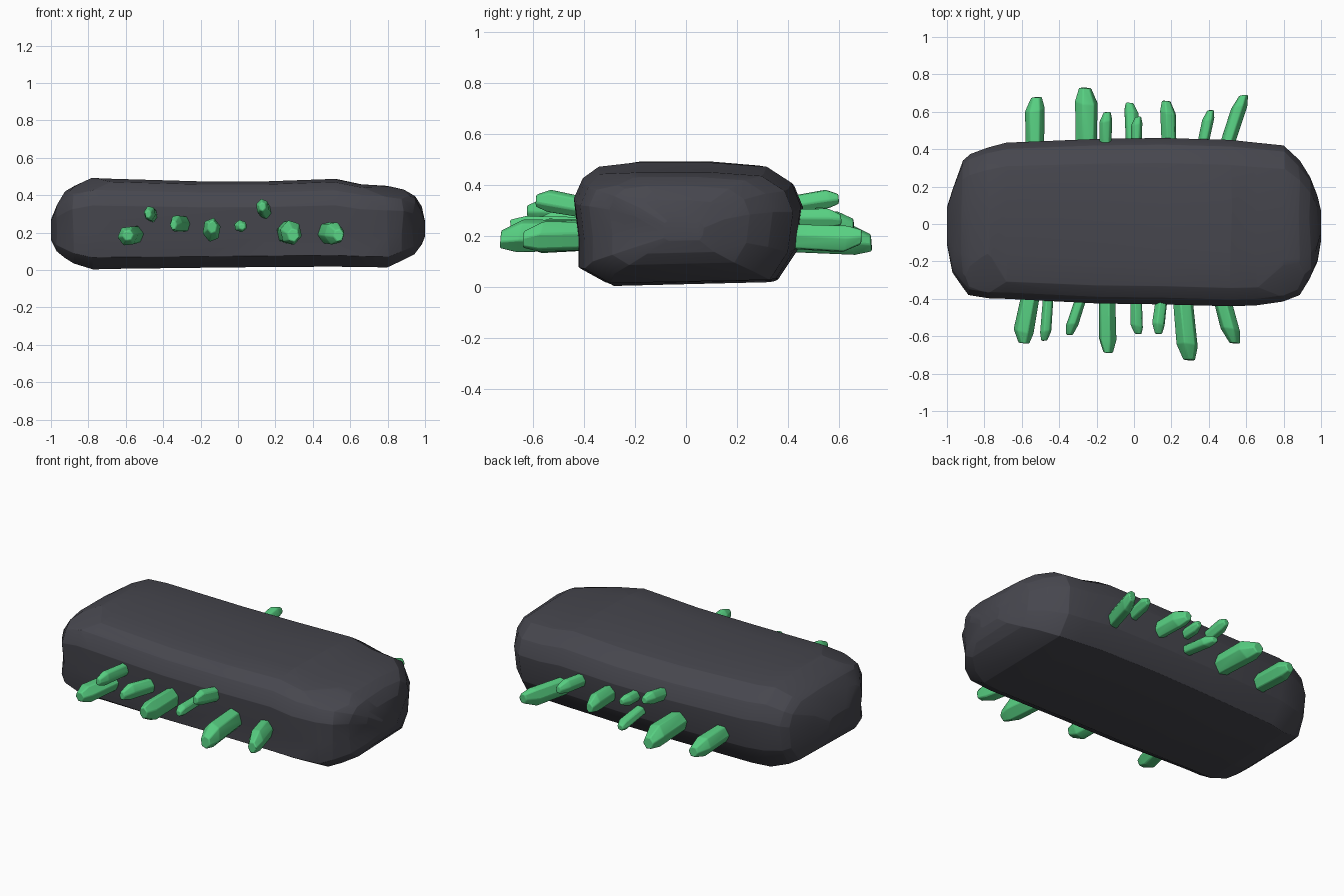
import bpy, bmesh, math, random
from mathutils import Vector

if "Cube" in bpy.data.objects:
    bpy.data.objects.remove(bpy.data.objects["Cube"])

random.seed(4)


def material(name, rgb):
    m = bpy.data.materials.new(name)
    m.diffuse_color = (*rgb, 1)
    m.use_nodes = True
    m.node_tree.nodes["Principled BSDF"].inputs["Base Color"].default_value = m.diffuse_color
    return m


ROCK = material("dark rock", (0.062, 0.062, 0.076))
GREEN = material("green crystal", (0.095, 0.62, 0.22))


def finish(name, bm, mat, bevel, angle):
    bmesh.ops.recalc_face_normals(bm, faces=bm.faces[:])
    me = bpy.data.meshes.new(name)
    bm.to_mesh(me)
    bm.free()
    ob = bpy.data.objects.new(name, me)
    bpy.context.collection.objects.link(ob)
    me.materials.append(mat)
    bpy.ops.object.select_all(action='DESELECT')
    ob.select_set(True)
    bpy.context.view_layer.objects.active = ob
    bpy.ops.object.shade_smooth_by_angle(angle=math.radians(angle))
    mod = ob.modifiers.new("soft edges", 'BEVEL')
    mod.width = bevel
    mod.segments = 2
    mod.limit_method = 'ANGLE'
    mod.angle_limit = math.radians(14)
    return ob


def loft(bm, rings):
    # Skin a list of equal-length point rings and cap both ends
    vs = [[bm.verts.new(p) for p in r] for r in rings]
    n = len(vs[0])
    for a, b in zip(vs, vs[1:]):
        for i in range(n):
            j = (i + 1) % n
            bm.faces.new((a[i], a[j], b[j], b[i]))
    bm.faces.new(vs[0])
    bm.faces.new(vs[-1])


# Rock slab: cross-section (across, up) scaled at stations along x
section = [(.14, 0), (.02, .13), (.02, .38), (0, .70), (.04, .87), (.11, .965),
           (.27, 1), (.6, 1), (.85, .965), (.96, .83), (1, .64), (.975, .28), (.89, .03)]
stations = [  # x, bottom, top, y min, y max
    (-1.0, .16, .27, -.11, .09), (-.965, .10, .36, -.26, .20), (-.92, .065, .42, -.34, .34),
    (-.88, .035, .45, -.38, .375), (-.78, .003, .492, -.397, .41), (-.68, .006, .488, -.40, .435),
    (-.2, .012, .474, -.425, .455), (.15, .016, .474, -.43, .46), (.52, .018, .487, -.44, .45),
    (.66, .016, .458, -.435, .435), (.80, .014, .45, -.415, .42), (.88, .05, .43, -.38, .34),
    (.94, .085, .395, -.30, .25), (.975, .13, .34, -.2, .15), (1.0, .18, .26, -.09, .07)]
rings = []
for k, (x, zb, zt, y0, y1) in enumerate(stations):
    inner = 0 < k < len(stations) - 1
    rings.append([(x + (random.uniform(-.008, .008) if inner else 0),
                   y0 + (y1 - y0) * u, zb + (zt - zb) * v) for u, v in section])
bm = bmesh.new()
loft(bm, rings)
# Broken-off top corners
for co, no in (((.73, -.2, .472), (.25, -.32, .92)), ((-.77, -.2, .482), (-.25, -.3, .92)),
               ((.88, .22, .44), (.5, .3, .85))):
    bmesh.ops.bisect_plane(bm, geom=bm.verts[:] + bm.edges[:] + bm.faces[:], dist=1e-5,
                           plane_co=co, plane_no=no, clear_outer=True)
    bmesh.ops.holes_fill(bm, edges=bm.edges[:], sides=0)
finish("rock_slab", bm, ROCK, .02, 60)


# Crystals: six-sided prisms with a slanted, chamfered tip
def crystal(name, base, tip, rx, rz):
    base, tip = Vector(base), Vector(tip)
    side = 1 if tip.y > 0 else -1
    roll = random.uniform(-.35, .35)
    slant = random.uniform(0, math.tau)
    sx, sz = .22 * math.cos(slant), .22 * math.sin(slant)
    length = abs(tip.y - base.y)
    cuts = [(0, .92, 0), (1 - max(rx, rz) * .95 / length, 1, .5), (1, .55, .1)]
    rings = []
    for t, s, tilt in cuts:
        c = base.lerp(tip, t)
        ring = []
        for i in range(6):
            a = math.tau * i / 6 + roll
            ca, sa = math.cos(a), math.sin(a)
            off = (sx, sz) if t == 1 else (0, 0)
            lean = -tilt * rx * (1 - math.cos(a - slant)) * .5
            ring.append((c.x + rx * (s * ca + off[0]), c.y + side * lean,
                         c.z + rz * (s * sa + off[1])))
        rings.append(ring)
    bm = bmesh.new()
    loft(bm, rings)
    finish(name, bm, GREEN, .006, 30)


# base x, base z, tip x, tip y, tip z, half width, half height
front = [(-.545, .19, -.60, -.64, .18, .055, .055), (-.455, .29, -.475, -.625, .305, .032, .042),
         (-.265, .245, -.345, -.595, .25, .034, .048), (-.145, .215, -.14, -.69, .215, .05, .066),
         (.01, .235, .015, -.59, .235, .036, .034), (.155, .30, .125, -.59, .345, .036, .046),
         (.255, .20, .29, -.73, .20, .06, .068), (.455, .20, .53, -.64, .195, .054, .064)]
back = [(-.53, .19, -.53, .68, .18, .054, .058), (-.255, .195, -.255, .73, .185, .063, .066),
        (-.155, .31, -.15, .60, .35, .036, .04), (-.005, .20, -.015, .65, .17, .04, .034),
        (.01, .275, .015, .575, .28, .032, .036), (.19, .24, .18, .66, .245, .045, .055),
        (.35, .27, .405, .61, .27, .034, .042), (.47, .20, .58, .69, .185, .045, .058)]
for label, row, y in (("front", front, -.34), ("back", back, .34)):
    for i, (bx, bz, tx, ty, tz, rx, rz) in enumerate(row, 1):
        crystal(f"{label}_crystal_{i}", (bx, y, bz), (tx, ty, tz), rx, rz)
